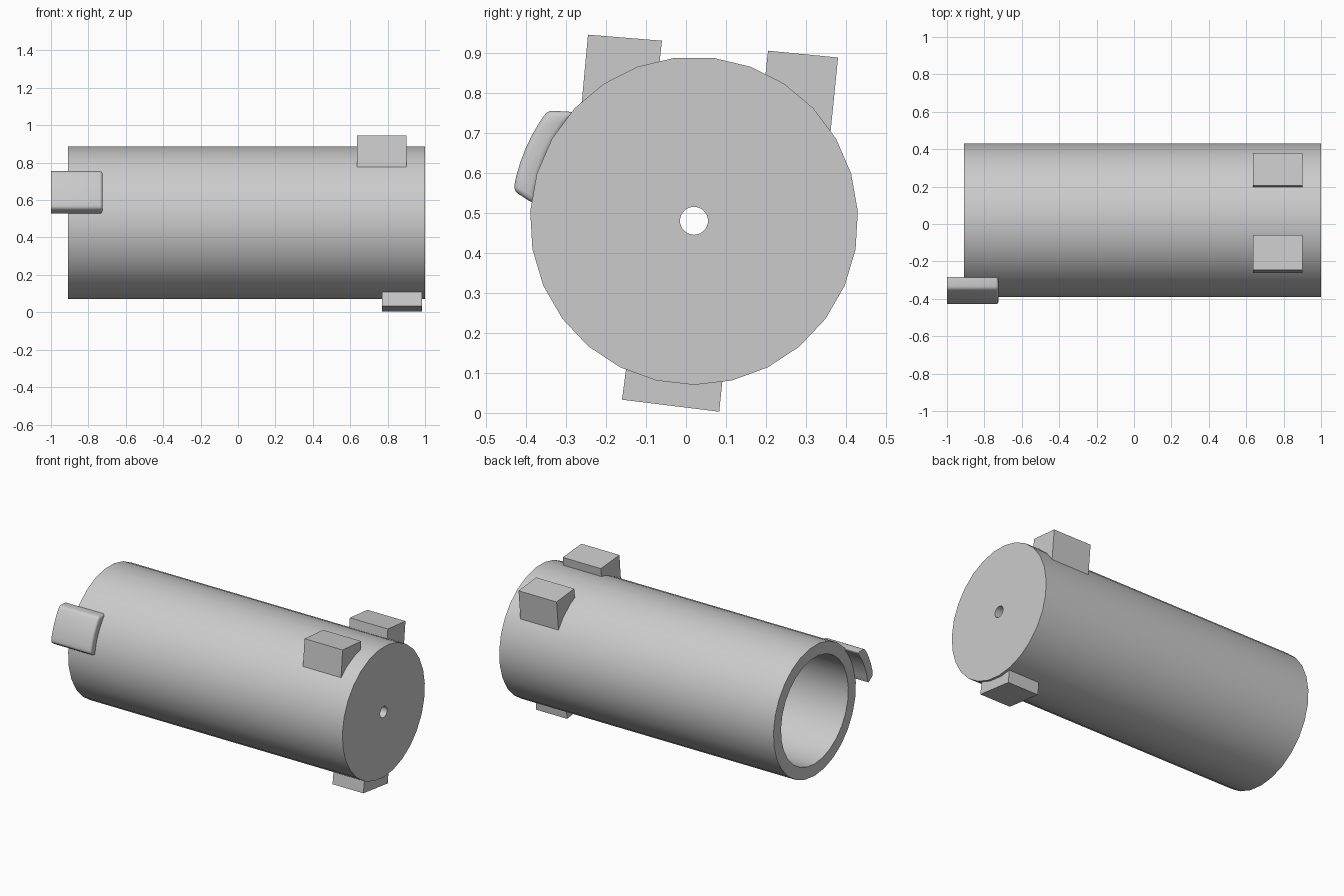
import bpy, bmesh, math

cube = bpy.data.objects.get("Cube")
if cube:
    bpy.data.objects.remove(cube, do_unlink=True)

CY, CZ = 0.02, 0.48      # tube axis
SIDES = 27

grey = bpy.data.materials.new("light_grey")
grey.use_nodes = True
grey.diffuse_color = (0.6, 0.6, 0.6, 1)
grey.node_tree.nodes["Principled BSDF"].inputs["Base Color"].default_value = (0.6, 0.6, 0.6, 1)


def finish(name, bm, smooth=False):
    bmesh.ops.recalc_face_normals(bm, faces=bm.faces)
    mesh = bpy.data.meshes.new(name)
    bm.to_mesh(mesh)
    bm.free()
    mesh.materials.append(grey)
    obj = bpy.data.objects.new(name, mesh)
    bpy.context.collection.objects.link(obj)
    if smooth:
        bpy.ops.object.select_all(action='DESELECT')
        obj.select_set(True)
        bpy.context.view_layer.objects.active = obj
        bpy.ops.object.shade_smooth_by_angle(angle=math.radians(35))
    return obj


def polar(r, degrees):
    a = math.radians(degrees)
    return CY + r * math.cos(a), CZ + r * math.sin(a)


def lathe(name, profile):
    """Closed (x, radius) profile turned about the tube axis."""
    bm = bmesh.new()
    rings = []
    for x, r in profile:
        ring = [polar(r, 270 + i * 360 / SIDES) for i in range(SIDES)]
        rings.append([bm.verts.new((x, y, z)) for y, z in ring])
    for k, a in enumerate(rings):
        b = rings[(k + 1) % len(rings)]
        for i in range(SIDES):
            j = (i + 1) % SIDES
            bm.faces.new((a[i], a[j], b[j], b[i]))
    return finish(name, bm, True)


def prism(outline, x0, x1):
    """(y, z) outline extruded along x."""
    bm = bmesh.new()
    a, b = [[bm.verts.new((x, y, z)) for y, z in outline] for x in (x0, x1)]
    bm.faces.new(a)
    bm.faces.new(b)
    n = len(outline)
    for i in range(n):
        j = (i + 1) % n
        bm.faces.new((a[i], a[j], b[j], b[i]))
    bmesh.ops.recalc_face_normals(bm, faces=bm.faces)
    return bm


# Hollow tube with a closed right end and a small centre hole
lathe("tube", [(-0.91, 0.41), (1, 0.41), (1, 0.035),
               (0.9, 0.035), (0.9, 0.335), (-0.91, 0.335)])

# Block lugs near the closed end, sunk into the wall
lugs = {
    "front_top_lug": ([(-0.245, 0.945), (-0.06, 0.93), (-0.068, 0.86), (-0.262, 0.76)], 0.635, 0.9),
    "back_top_lug": ([(0.205, 0.905), (0.38, 0.888), (0.36, 0.69), (0.198, 0.84)], 0.635, 0.9),
    "bottom_lug": ([(-0.16, 0.033), (0.083, 0.003), (0.093, 0.1), (-0.147, 0.13)], 0.77, 0.985),
}
for name, (outline, x0, x1) in lugs.items():
    finish(name, prism(outline, x0, x1))

# Curved clip overhanging the open end, rounded except on its outer end face
STEPS = 6
outer = [polar(0.458, 170.5 - 27.5 * i / STEPS) for i in range(STEPS + 1)]
inner = [polar(0.402, 137.5 + 36.5 * i / STEPS) for i in range(STEPS + 1)]
bm = prism(outer + inner, -1, -0.725)
edges = [e for e in bm.edges
         if e.calc_face_angle() > math.radians(35)
         and not all(v.co.x < -0.99 for v in e.verts)]
bmesh.ops.bevel(bm, geom=edges, offset=0.014, segments=3, profile=0.5, affect='EDGES')
finish("clip", bm, True)
